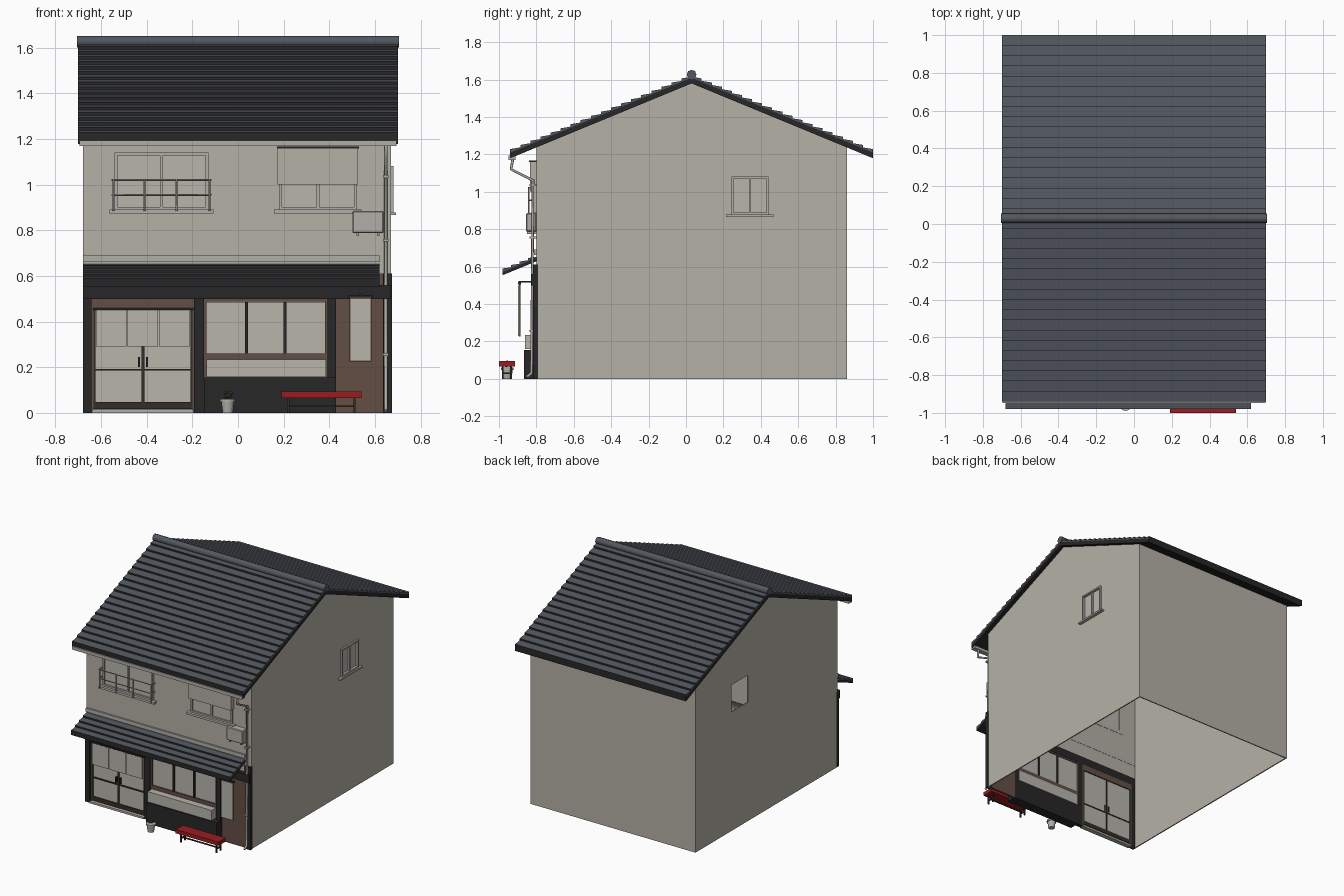
import bpy, bmesh, math, random
from mathutils import Vector, Matrix

random.seed(4)
if "Cube" in bpy.data.objects:
    bpy.data.objects.remove(bpy.data.objects["Cube"], do_unlink=True)


def material(name, *rgb):
    mat = bpy.data.materials.new(name)
    mat.use_nodes = True
    mat.diffuse_color = (*rgb, 1)
    mat.node_tree.nodes["Principled BSDF"].inputs["Base Color"].default_value = (*rgb, 1)
    return mat


plaster = material("plaster", .46, .44, .385)
pane = material("pale_pane", .48, .46, .41)
metal = material("pale_metal", .44, .43, .39)
tile = material("slate_tile", .085, .095, .115)
charcoal = material("charcoal", .02, .02, .021)
timber = material("dark_timber", .035, .027, .023)
brown = material("brown_wood", .125, .078, .06)
red = material("red_paint", .32, .012, .014)
leaf = material("dull_leaf", .07, .08, .05)

FRONT, BACK, LEFT, RIGHT, RIDGE = -.8, .86, -.68, .67, .03


def finish(name, bm, *mats):
    bmesh.ops.recalc_face_normals(bm, faces=bm.faces)
    mesh = bpy.data.meshes.new(name)
    bm.to_mesh(mesh)
    bm.free()
    for mat in mats:
        mesh.materials.append(mat)
    obj = bpy.data.objects.new(name, mesh)
    bpy.context.collection.objects.link(obj)
    return obj


def boxes(name, mat, *bounds):
    """One object from boxes given as x, x, y, y, z, z."""
    bm = bmesh.new()
    for xa, xb, ya, yb, za, zb in bounds:
        size = Matrix.Diagonal((xb - xa, yb - ya, zb - za, 1))
        centre = Vector((xa + xb, ya + yb, za + zb)) / 2
        bmesh.ops.create_cube(bm, size=1, matrix=Matrix.Translation(centre) @ size)
    return finish(name, bm, mat)


def plates(name, mat, out, *rects, back=.01):
    """Panels on the front wall given as x, x, z, z."""
    return boxes(name, mat, *[(xa, xb, FRONT - out, FRONT + back, za, zb)
                              for xa, xb, za, zb in rects])


def border(xa, xb, za, zb, w):
    return [(xa, xb, za, za + w), (xa, xb, zb - w, zb),
            (xa, xa + w, za + w, zb - w), (xb - w, xb, za + w, zb - w)]


def extrude_x(name, profile, xa, xb, *mats):
    """Sweep a y, z outline along x."""
    bm = bmesh.new()
    face = bm.faces.new([bm.verts.new((xa, y, z)) for y, z in profile])
    swept = bmesh.ops.extrude_face_region(bm, geom=[face])["geom"]
    bmesh.ops.translate(bm, vec=(xb - xa, 0, 0),
                        verts=[v for v in swept if isinstance(v, bmesh.types.BMVert)])
    return finish(name, bm, *mats)


def tubes(name, mat, radius, *paths):
    curve = bpy.data.curves.new(name, "CURVE")
    curve.dimensions = "3D"
    curve.bevel_depth, curve.bevel_resolution = radius, 2
    curve.use_fill_caps = True
    for path in paths:
        spline = curve.splines.new("POLY")
        spline.points.add(len(path) - 1)
        for point, co in zip(spline.points, path):
            point.co = (*co, 1)
    curve.materials.append(mat)
    obj = bpy.data.objects.new(name, curve)
    bpy.context.collection.objects.link(obj)


def tiled_slope(name, xa, xb, eave, top, rows, lip, deck):
    """Stepped tile courses over a dark deck; risers are dark."""
    a, b = Vector(eave), Vector(top)
    skin, drop = Vector((0, .006)), Vector((0, deck))
    steps = []
    for i in range(rows):
        steps += [a.lerp(b, i / rows) + Vector((0, lip)), a.lerp(b, (i + 1) / rows)]
    tiles = extrude_x(name + "_tiles", steps + [b - skin, a - skin], xa, xb, tile, charcoal)
    for face in tiles.data.polygons:
        if abs(face.normal.y) > .9 or face.normal.z < -.5:
            face.material_index = 1
    extrude_x(name + "_deck", [a - skin, b - skin, b - drop, a - drop], xa, xb, charcoal)


# House shell: hollow gabled body, open below, with window and shop openings
shell = extrude_x("house_walls", [(FRONT, 0), (BACK, 0), (BACK, 1.238), (RIDGE, 1.585),
                                  (FRONT, 1.238)], LEFT, RIGHT, plaster)
bm = bmesh.new()
bm.from_mesh(shell.data)
bmesh.ops.delete(bm, geom=[f for f in bm.faces if f.normal.z < -.9], context="FACES_ONLY")
bm.to_mesh(shell.data)
bm.free()
cutter = boxes("opening_cutter", plaster,
               (-1, 1, .245, .44, .88, 1.08),
               (-.53, -.14, -1, -.7, .9, 1.13),
               (.19, .51, -1, -.7, .9, 1.15),
               (-.64, .63, -1, -.7, -.1, .5))
cutter.hide_render = True
solid = shell.modifiers.new("thickness", "SOLIDIFY")
solid.thickness, solid.offset = .012, -1
cut = shell.modifiers.new("openings", "BOOLEAN")
cut.object, cut.operation, cut.solver = cutter, "DIFFERENCE", "EXACT"
graph = bpy.context.evaluated_depsgraph_get()
shell_mesh = bpy.data.meshes.new_from_object(shell.evaluated_get(graph))
shell.modifiers.clear()
shell.data = shell_mesh
bpy.data.objects.remove(cutter, do_unlink=True)

# Main roof, ridge and gutter
for side, eave in (("front", -.94), ("back", 1)):
    tiled_slope(side + "_roof", -.7, .7, (eave, 1.215), (RIDGE, 1.615), 18, .013, .036)
tubes("ridge_cap", tile, .026, [(-.705, RIDGE, 1.626), (.705, RIDGE, 1.626)])
boxes("eave_gutter", metal, (-.695, .695, -.948, -.912, 1.17, 1.194))

# Awning over the shop
tiled_slope("awning", LEFT, .62, (-.98, .578), (FRONT, .652), 4, .012, .024)
plates("awning_flashing", metal, .012, (LEFT, .62, .662, .69))
plates("shop_beam", charcoal, .03, (LEFT, RIGHT, .5, .56))
plates("beam_end", brown, .01, (.615, .64, .56, .61))

# Shopfront posts and brown walls
plates("shop_posts", charcoal, .018, (LEFT, -.642, 0, .5), (-.192, -.148, 0, .5),
       (.392, .43, 0, .5), (.635, .674, 0, .61))
plates("brown_side_wall", brown, .004, (.43, .635, 0, .5))
plates("brown_door_surround", brown, .006, (-.642, -.192, .46, .5),
       (-.642, -.632, 0, .46), (-.2, -.192, 0, .46))

# Sliding doors with hanging curtain
plates("door_glass", pane, 0, (-.632, -.2, .02, .46), back=.006)
plates("door_frames", timber, .008, *border(-.632, -.414, .018, .46, .008),
       *border(-.418, -.2, .018, .46, .008), (-.63, -.2, .018, .048), (-.63, -.2, .185, .193))
plates("door_handles", charcoal, .016, (-.437, -.429, .2, .245), (-.403, -.395, .2, .245))
plates("doorstep", metal, .025, (-.64, -.195, 0, .014))
for i in range(3):
    left = -.622 + i * .138
    plates("curtain_panel", pane, .018, (left, left + .134, .29, .45), back=-.014)
tubes("curtain_rod", timber, .005, [(-.635, -.82, .455), (-.195, -.82, .455)])

# Shop window with counter and display case
plates("shop_glass", pane, 0, (-.14, .385, .26, .485), back=.006)
plates("shop_window_frame", brown, .01, *border(-.148, .392, .25, .498, .011),
       (-.148, .392, .14, .25))
plates("shop_mullions", charcoal, .012, (.03, .043, .26, .485), (.2, .213, .26, .485))
plates("counter_base", charcoal, .065, (-.148, .43, 0, .155))
plates("display_case", pane, .06, (-.138, .385, .158, .234))

# Hanging sign board
boxes("sign_board", brown, (.488, .585, -.894, -.886, .225, .505))
boxes("sign_face", pane, (.492, .581, -.897, -.893, .229, .5))
boxes("sign_bracket", charcoal, (.48, .592, -.898, -.882, .505, .515),
      (.53, .542, -.895, FRONT, .515, .523))

# Upper windows
for name, xa, xb, top in (("left", -.54, -.13, 1.14), ("right", .18, .52, 1.16)):
    middle = (xa + xb) / 2
    plates(name + "_window_pane", pane, 0, (xa, xb, .89, top), back=.006)
    plates(name + "_window_frame", metal, .012, *border(xa, xb, .89, top, .012),
           (middle - .006, middle + .006, .9, top - .01))
    plates(name + "_window_sill", metal, .03, (xa - .022, xb + .022, .874, .89))
plates("window_blind", plaster, .035, (.174, .526, 1, 1.158))
plates("blind_box", charcoal, .04, (.17, .53, 1.158, 1.168))
RAIL = -.84
tubes("window_railing", metal, .004,
      *[[(-.55, FRONT, z), (-.55, RAIL, z), (-.12, RAIL, z), (-.12, FRONT, z)]
        for z in (.955, 1.02)],
      *[[(x, RAIL, .885), (x, RAIL, 1.025)] for x in (-.545, -.41, -.27, -.125)])

# Side window
boxes("side_window_pane", pane, (.655, .664, .245, .44, .88, 1.08))
boxes("side_window_frame", metal, *[(.66, .682, *bar) for bar in
                                    border(.243, .442, .878, 1.082, .011)],
      (.66, .678, .337, .348, .885, 1.075))
boxes("side_window_sill", metal, (.66, .692, .215, .468, .866, .878))

# Cooling unit and downpipe
unit = plates("cooling_unit", metal, .055, (.502, .638, .787, .885), back=0)
unit.modifiers.new("soft_edges", "BEVEL").width = .005
plates("unit_bracket", metal, .05, (.52, .53, .775, .787), (.61, .62, .775, .787))
PIPE = .648
tubes("downpipe", metal, .008, [(PIPE, -.925, 1.18), (PIPE, -.935, 1.12),
                                (PIPE, -.818, 1.06), (PIPE, -.826, .03), (PIPE, -.85, .01)])
plates("pipe_clips", metal, .038, *[(PIPE - .012, PIPE + .012, z, z + .012)
                                    for z in (.25, .75, 1.03)])

# Bench
boxes("bench_seat", red, (.19, .54, -1, -.915, .066, .094))
boxes("bench_legs", timber, *[(x, x + .01, y, y + .01, 0, .066)
                              for x in (.215, .505) for y in (-.985, -.94)],
      *[(x, x + .01, -.985, -.93, .025, .033) for x in (.215, .505)],
      (.22, .51, -.962, -.954, .025, .033))

# Potted plant
bm = bmesh.new()
for low, high, height, z in ((.022, .029, .05, .025), (.034, .034, .012, .054)):
    bmesh.ops.create_cone(bm, cap_ends=True, segments=16, radius1=low, radius2=high,
                          depth=height, matrix=Matrix.Translation((-.045, -.955, z)))
finish("plant_pot", bm, metal)
for name, mat, count in (("plant_leaves", leaf, 14), ("plant_flowers", brown, 7)):
    bm = bmesh.new()
    for i in range(count):
        turn, reach = random.uniform(0, math.tau), random.uniform(0, .022)
        spot = (-.045 + reach * math.cos(turn), -.955 + reach * math.sin(turn),
                random.uniform(.066, .092))
        bmesh.ops.create_icosphere(bm, subdivisions=1, radius=.008,
                                   matrix=Matrix.Translation(spot))
    finish(name, bm, mat)
